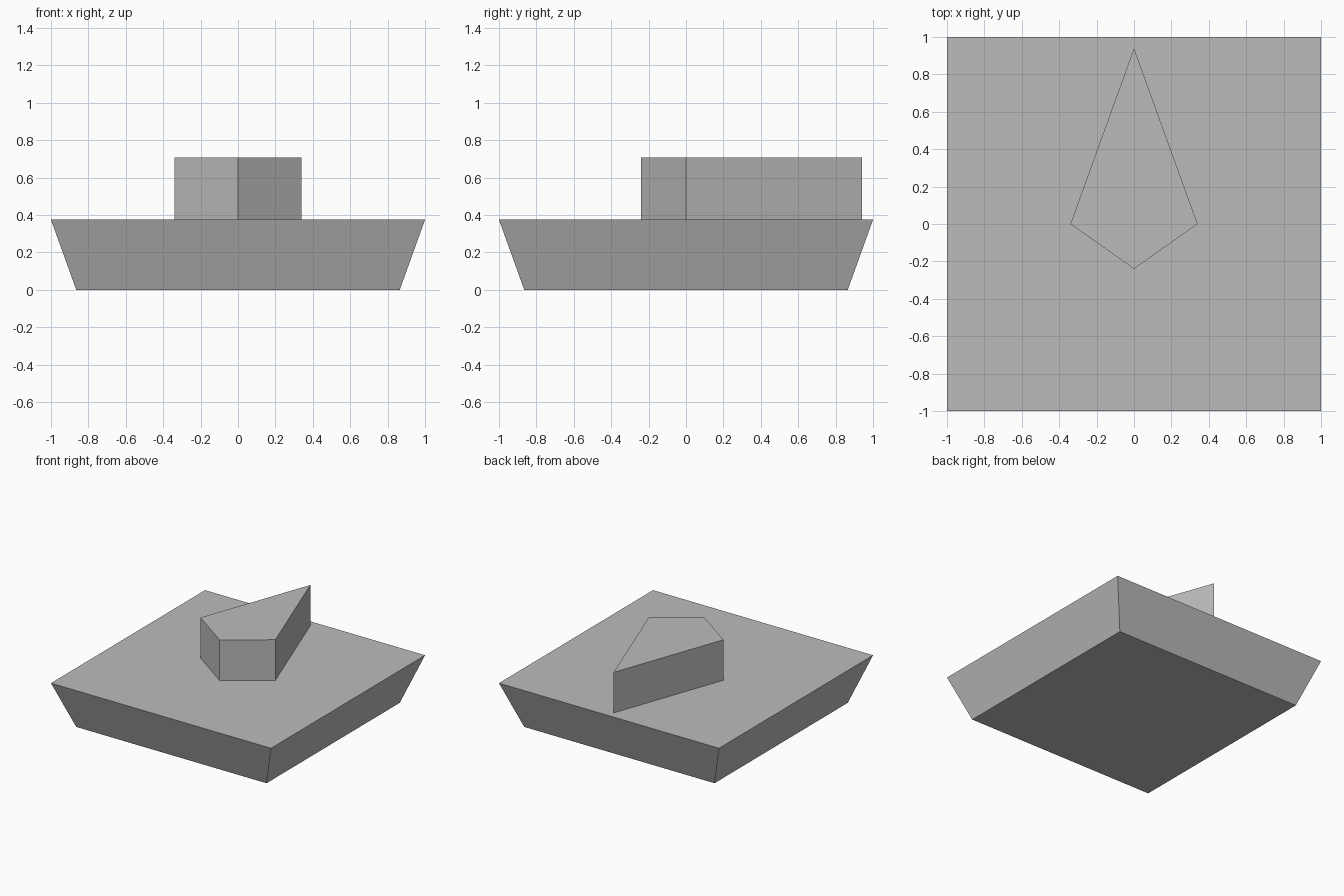
import bpy
import bmesh

cube = bpy.data.objects.get("Cube")
if cube:
    bpy.data.objects.remove(cube, do_unlink=True)

grey = bpy.data.materials.new("plain_grey")
grey.use_nodes = True
colour = (0.5, 0.5, 0.5, 1)
grey.diffuse_color = colour
grey.node_tree.nodes["Principled BSDF"].inputs["Base Color"].default_value = colour


def prism(name, outline, z0, z1, bottom_scale=1.0):
    """Flat-faced solid from an outline, optionally narrower at the bottom."""
    bm = bmesh.new()
    low = [bm.verts.new((x * bottom_scale, y * bottom_scale, z0)) for x, y in outline]
    high = [bm.verts.new((x, y, z1)) for x, y in outline]
    bm.faces.new(low[::-1])
    bm.faces.new(high)
    n = len(outline)
    for i in range(n):
        j = (i + 1) % n
        bm.faces.new((low[i], low[j], high[j], high[i]))
    bmesh.ops.recalc_face_normals(bm, faces=bm.faces)
    mesh = bpy.data.meshes.new(name)
    bm.to_mesh(mesh)
    bm.free()
    mesh.materials.append(grey)
    obj = bpy.data.objects.new(name, mesh)
    bpy.context.collection.objects.link(obj)
    return obj


# Square base that flares outward to its top
prism("flared_base", [(-1, -1), (1, -1), (1, 1), (-1, 1)], 0, 0.375, 0.865)

# Kite-shaped pointer block standing on the base
prism("kite_pointer", [(0, -0.24), (0.34, 0), (0, 0.94), (-0.34, 0)], 0.375, 0.708)
